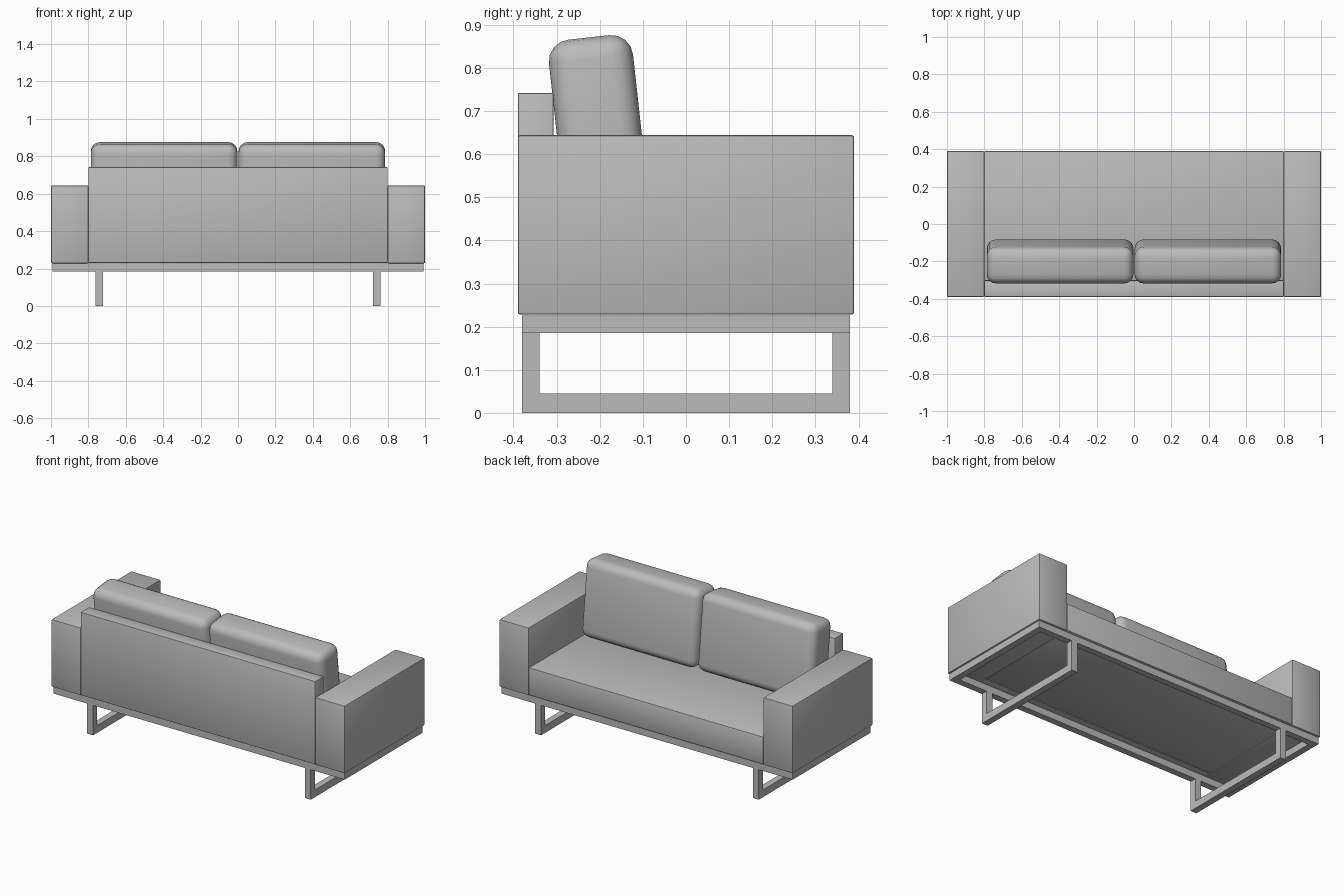
import bpy
import math

cube = bpy.data.objects.get("Cube")
if cube:
    bpy.data.objects.remove(cube, do_unlink=True)


def make_material(name, value):
    mat = bpy.data.materials.new(name)
    mat.use_nodes = True
    colour = (value, value, value, 1)
    mat.diffuse_color = colour
    mat.node_tree.nodes["Principled BSDF"].inputs["Base Color"].default_value = colour
    return mat


grey = make_material("light grey", 0.5)


def box(name, x, y, z, bevel=0, segments=2, tilt=0):
    """Box from (min, max) ranges, with optional rounding and tilt about x."""
    ranges = (x, y, z)
    bpy.ops.mesh.primitive_cube_add(size=1, location=[(a + b) / 2 for a, b in ranges])
    ob = bpy.context.object
    ob.name = name
    ob.scale = [b - a for a, b in ranges]
    bpy.ops.object.transform_apply(location=False, rotation=False, scale=True)
    ob.data.materials.append(grey)
    if bevel:
        mod = ob.modifiers.new("rounding", "BEVEL")
        mod.width = bevel
        mod.segments = segments
        bpy.ops.object.modifier_apply(modifier=mod.name)
        bpy.ops.object.shade_smooth_by_angle(angle=math.radians(35))
    ob.rotation_euler.x = tilt
    return ob


# Upholstered body
box("seat", (-0.8, 0.8), (-0.305, 0.39), (0.23, 0.4), 0.006)
box("backrest", (-0.8, 0.8), (-0.39, -0.307), (0.23, 0.742), 0.004)

# Open rectangular base frame: long rails
for side, y in (("back", -0.36), ("front", 0.36)):
    box(side + "_rail", (-0.993, 0.993), (y - 0.02, y + 0.02), (0.185, 0.226))

for side, s in (("left", 1), ("right", -1)):
    def span(a, b):
        return tuple(sorted((s * a, s * b)))

    box(side + "_arm", span(0.8, 1), (-0.39, 0.39), (0.228, 0.644), 0.006)
    box(side + "_end_rail", span(0.953, 0.993), (-0.34, 0.34), (0.185, 0.226))

    # Leaning back cushion
    box(side + "_back_cushion", span(0.003, 0.787), (-0.298, -0.102), (0.402, 0.872),
        0.05, 4, math.radians(6.3))

    # Sled leg: two posts joined by a floor bar
    leg = span(0.722, 0.762)
    box(side + "_leg_floor_bar", leg, (-0.38, 0.38), (0, 0.045))
    for end, y in (("back", -0.36), ("front", 0.36)):
        box(f"{side}_{end}_leg_post", leg, (y - 0.02, y + 0.02), (0.045, 0.185))
